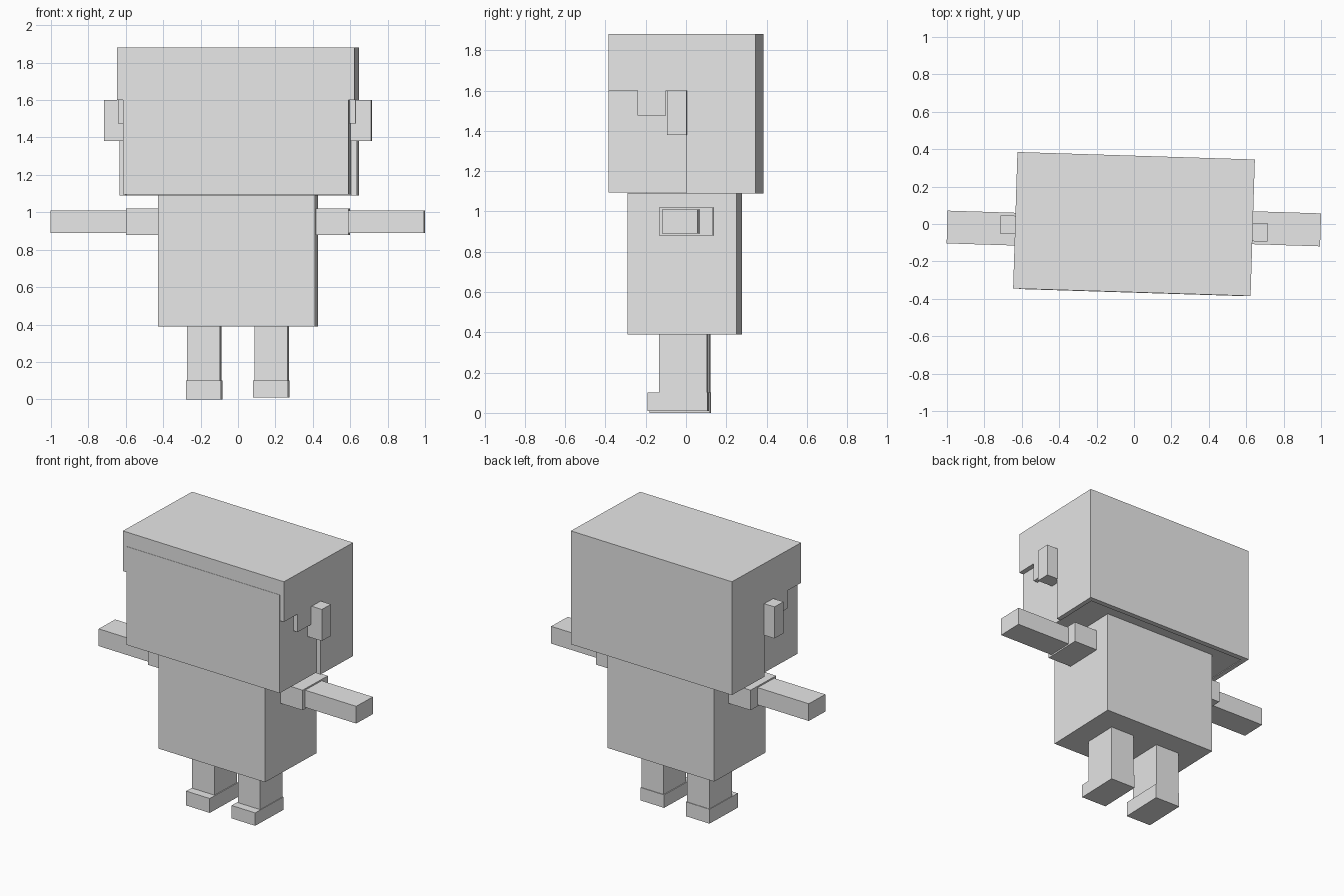
import bpy, bmesh, math
from mathutils import Matrix

if "Cube" in bpy.data.objects:
    bpy.data.objects.remove(bpy.data.objects["Cube"], do_unlink=True)

TURN = Matrix.Rotation(math.radians(-1.8), 4, 'Z')

grey = bpy.data.materials.new("plain_grey")
grey.use_nodes = True
grey.diffuse_color = (0.8, 0.8, 0.8, 1)
grey.node_tree.nodes["Principled BSDF"].inputs["Base Color"].default_value = (0.8, 0.8, 0.8, 1)


def finish(name, bm):
    bmesh.ops.recalc_face_normals(bm, faces=bm.faces)
    bm.transform(TURN)
    mesh = bpy.data.meshes.new(name)
    bm.to_mesh(mesh)
    bm.free()
    mesh.materials.append(grey)
    bpy.context.collection.objects.link(bpy.data.objects.new(name, mesh))


def box(name, x, y, z):
    """Box from (low, high) ranges along each axis."""
    bm = bmesh.new()
    bmesh.ops.create_cube(bm, size=1)
    for v in bm.verts:
        v.co = [sum(r) / 2 + c * (r[1] - r[0]) for c, r in zip(v.co, (x, y, z))]
    finish(name, bm)


def side_panel(name, x, outline):
    """Outline in (y, z) extruded between two x positions."""
    bm = bmesh.new()
    face = bm.faces.new([bm.verts.new((x[0], y, z)) for y, z in outline])
    new = bmesh.ops.extrude_face_region(bm, geom=[face])["geom"]
    bmesh.ops.translate(bm, vec=(x[1] - x[0], 0, 0),
                        verts=[v for v in new if isinstance(v, bmesh.types.BMVert)])
    finish(name, bm)


def span(side, low, high):
    return tuple(sorted((side * low, side * high)))


# Head: face block, stepped hair sides, back and crown
box("face", (-0.603, 0.603), (-0.367, 0.33), (1.095, 1.78))
box("hair_crown", (-0.635, 0.635), (-0.365, 0.365), (1.78, 1.88))
box("hair_back", (-0.603, 0.603), (0.33, 0.365), (1.09, 1.78))
hair_outline = [(-0.365, 1.78), (-0.365, 1.6), (-0.22, 1.6), (-0.22, 1.475),
                (-0.08, 1.475), (-0.08, 1.6), (0.02, 1.6), (0.02, 1.09),
                (0.365, 1.09), (0.365, 1.78)]

# Torso
box("torso", (-0.42, 0.42), (-0.277, 0.265), (0.39, 1.092))

# Paired parts, with the arms set slightly differently on each side
for label, s, sleeve_y, arm_y, sole in (
        ("left", 1, (-0.115, 0.153), (-0.088, 0.088), 0.01),
        ("right", -1, (-0.155, 0.115), (-0.135, 0.04), 0.0)):
    side_panel(label + "_hair_side", span(s, 0.603, 0.635), hair_outline)
    box(label + "_ear", span(s, 0.6, 0.715), (-0.072, 0.024), (1.38, 1.6))
    box(label + "_sleeve", span(s, 0.4, 0.595), sleeve_y, (0.88, 1.02))
    box(label + "_arm", span(s, 0.58, 0.998), arm_y, (0.89, 1.01))
    box(label + "_leg", span(s, 0.092, 0.268), (-0.125, 0.112), (sole + 0.05, 0.4))
    box(label + "_foot", span(s, 0.086, 0.272), (-0.183, 0.116), (sole, 0.1))
